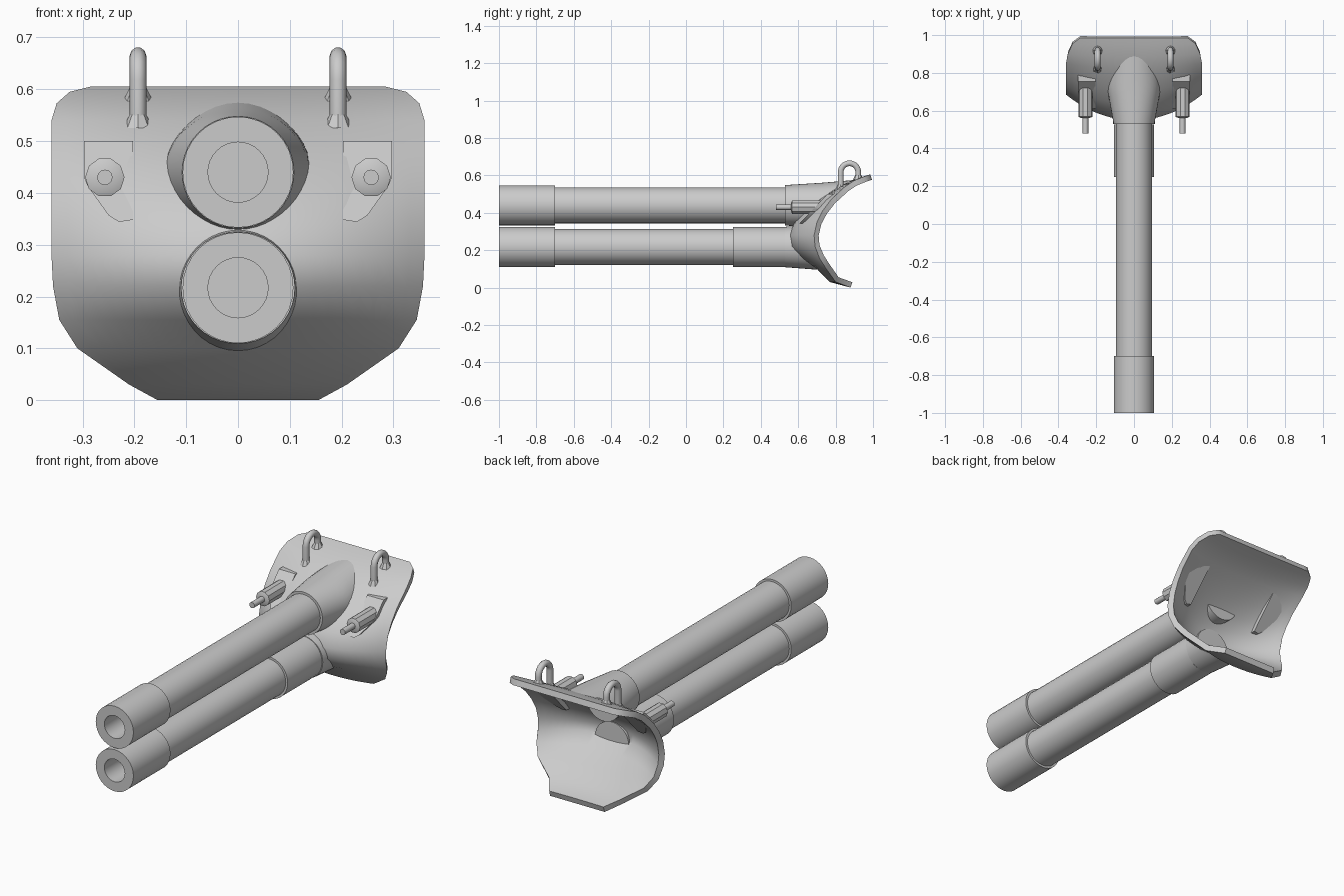
import bpy, bmesh, math
from mathutils import Vector, Matrix

cube = bpy.data.objects.get("Cube")
if cube:
    bpy.data.objects.remove(cube)

GREY = (0.6, 0.6, 0.6, 1)
steel = bpy.data.materials.new("plain grey steel")
steel.use_nodes = True
steel.diffuse_color = GREY
steel.node_tree.nodes["Principled BSDF"].inputs["Base Color"].default_value = GREY


def finish(name, bm, angle=35):
    """Turn a bmesh into a shaded object."""
    bmesh.ops.recalc_face_normals(bm, faces=bm.faces)
    mesh = bpy.data.meshes.new(name)
    bm.to_mesh(mesh)
    bm.free()
    ob = bpy.data.objects.new(name, mesh)
    bpy.context.collection.objects.link(ob)
    mesh.materials.append(steel)
    bpy.ops.object.select_all(action="DESELECT")
    ob.select_set(True)
    bpy.context.view_layer.objects.active = ob
    bpy.ops.object.shade_smooth_by_angle(angle=math.radians(angle))
    return ob


def skin(bm, rings, closed):
    """Bridge rows of points with quads."""
    rows = [[bm.verts.new(p) for p in ring] for ring in rings]
    for a, b in zip(rows, rows[1:]):
        n = len(a)
        for i in range(n if closed else n - 1):
            j = (i + 1) % n
            bm.faces.new((a[i], a[j], b[j], b[i]))
    return rows


def lathe(name, profile, x, z, sides=32):
    """Revolve (radius, y) pairs about an axis along y."""
    bm = bmesh.new()
    rings = [[(x + r * math.cos(math.tau * i / sides), y, z + r * math.sin(math.tau * i / sides))
              for i in range(sides)] for r, y in profile]
    rows = skin(bm, rings, True)
    bm.faces.new(rows[0])
    bm.faces.new(rows[-1])
    return finish(name, bm)


# Shield rows: height, half width, y at the middle, y at the side edge
ROWS = [
    (0.605, 0.285, 0.985, 0.985), (0.595, 0.325, 0.95, 0.955),
    (0.573, 0.35, 0.885, 0.90), (0.54, 0.36, 0.815, 0.85),
    (0.47, 0.36, 0.705, 0.775), (0.41, 0.36, 0.635, 0.73),
    (0.35, 0.36, 0.58, 0.70), (0.28, 0.36, 0.55, 0.685),
    (0.22, 0.357, 0.555, 0.69), (0.155, 0.345, 0.62, 0.715),
    (0.10, 0.31, 0.70, 0.75), (0.03, 0.21, 0.768, 0.80),
    (0.0, 0.155, 0.88, 0.88),
]


def row_at(z):
    z = min(max(z, 0.0), 0.605)
    for a, b in zip(ROWS, ROWS[1:]):
        if z >= b[0]:
            t = (z - b[0]) / (a[0] - b[0])
            return [q + (p - q) * t for p, q in zip(a, b)]


def shield_y(x, z):
    """Front surface of the shield."""
    _, w, mid, side = row_at(z)
    return mid + (side - mid) * min(abs(x) / w, 1) ** 2.1


# Curved shield
bm = bmesh.new()
cols = 24
skin(bm, [[(w * (2 * i / cols - 1), shield_y(w * (2 * i / cols - 1), z), z)
           for i in range(cols + 1)] for z, w, _, _ in ROWS], False)
bmesh.ops.recalc_face_normals(bm, faces=bm.faces)
if sum(f.normal.y for f in bm.faces) > 0:
    bmesh.ops.reverse_faces(bm, faces=bm.faces)
bm.normal_update()
outer = {v: v.co - v.normal * 0.03 for v in bm.verts}
back = bmesh.ops.duplicate(bm, geom=bm.verts[:] + bm.edges[:] + bm.faces[:])
for v, co in outer.items():
    back["vert_map"][v].co = co
bmesh.ops.bridge_loops(bm, edges=[e for e in bm.edges if e.is_boundary])
finish("shield", bm, 40)

# Barrels with muzzle sleeves and hollow bores
UPPER, LOWER = 0.44, 0.217
MUZZLE = [(0.058, -0.85), (0.058, -1), (0.107, -1), (0.107, -0.7), (0.096, -0.7)]
lathe("upper_barrel", MUZZLE + [(0.096, 0.67)], 0, UPPER)
lathe("lower_barrel", MUZZLE + [(0.096, 0.25), (0.107, 0.25), (0.107, 0.528),
                                (0.096, 0.528), (0.096, 0.6)], 0, LOWER)


def fairing(name, z0, radii):
    """Flared collar whose rear end is trimmed to the shield."""
    def point(a, y):
        for (y0, x0, r0), (y1, x1, r1) in zip(radii, radii[1:]):
            if y <= y1:
                break
        t = (y - y0) / (y1 - y0)
        return (math.cos(a) * (x0 + (x1 - x0) * t), y, z0 + math.sin(a) * (r0 + (r1 - r0) * t))
    sides, steps, start = 40, 8, radii[0][0]
    lines = []
    for i in range(sides):
        a = math.tau * i / sides
        y = start + 0.02
        while y < radii[-1][0]:
            x, _, z = point(a, y)
            if y > shield_y(x, z) + 0.012:
                break
            y += 0.004
        lines.append([(0.09 * math.cos(a), start, z0 + 0.09 * math.sin(a))] +
                     [point(a, start + (y - start) * k / steps) for k in range(steps + 1)])
    bm = bmesh.new()
    skin(bm, zip(*lines), True)
    finish(name, bm)


fairing("upper_fairing", UPPER, [(0.53, 0.108, 0.108), (0.72, 0.142, 0.12), (0.91, 0.14, 0.136)])
fairing("lower_fairing", LOWER, [(0.53, 0.11, 0.108), (0.75, 0.125, 0.125)])

PAD = [(0.203, 0.5), (0.297, 0.5), (0.297, 0.43), (0.29, 0.413),
       (0.25, 0.357), (0.23, 0.344), (0.203, 0.348)]
for side, s in (("left", 1), ("right", -1)):
    # Tilted mounting pad
    high, low = shield_y(0.25, 0.5), shield_y(0.25, 0.35)
    slope = (high - low) / 0.15
    bm = bmesh.new()
    skin(bm, [[(s * x, low + slope * (z - 0.35) + d, z) for x, z in PAD]
              for d in (-0.022, 0.045)], True)
    bmesh.ops.holes_fill(bm, edges=bm.edges)
    finish(side + "_pad", bm, 30)

    # Stubby housing with a slim pin
    lathe(side + "_housing", [(0.024, 0.562), (0.038, 0.568), (0.038, 0.72)], s * 0.257, 0.43, 10)
    lathe(side + "_pin", [(0.015, 0.48), (0.015, 0.58)], s * 0.257, 0.43, 12)

    # Lifting loop: arch path with a swept round section
    cx, cy, cz, arch = s * 0.193, 0.874, 0.618, 0.047
    path = [(cy - arch, 0.53)]
    path += [(cy - arch * math.cos(math.pi * k / 10), cz + arch * math.sin(math.pi * k / 10))
             for k in range(11)]
    path += [(cy + arch, 0.575)]
    rings = []
    for k, (y, z) in enumerate(path):
        a, b = path[max(k - 1, 0)], path[min(k + 1, len(path) - 1)]
        out = Vector((0, a[1] - b[1], b[0] - a[0])).normalized()
        rings.append([Vector((cx, y, z)) + 0.016 * (Vector((1, 0, 0)) * math.cos(math.tau * i / 10)
                      + out * math.sin(math.tau * i / 10)) for i in range(10)])
    bm = bmesh.new()
    rows = skin(bm, rings, True)
    bm.faces.new(rows[0])
    bm.faces.new(rows[-1])
    finish(side + "_lifting_loop", bm, 50)

    # Weld feet of the loop
    for place, y in (("front", cy - arch), ("rear", cy + arch)):
        z = 0.54 if place == "front" else 0.592
        bm = bmesh.new()
        bmesh.ops.create_cone(bm, cap_ends=True, segments=8, radius1=0.029, radius2=0.014,
                              depth=0.03, matrix=Matrix.Translation((cx, y, z)))
        finish(side + "_" + place + "_loop_foot", bm, 30)
